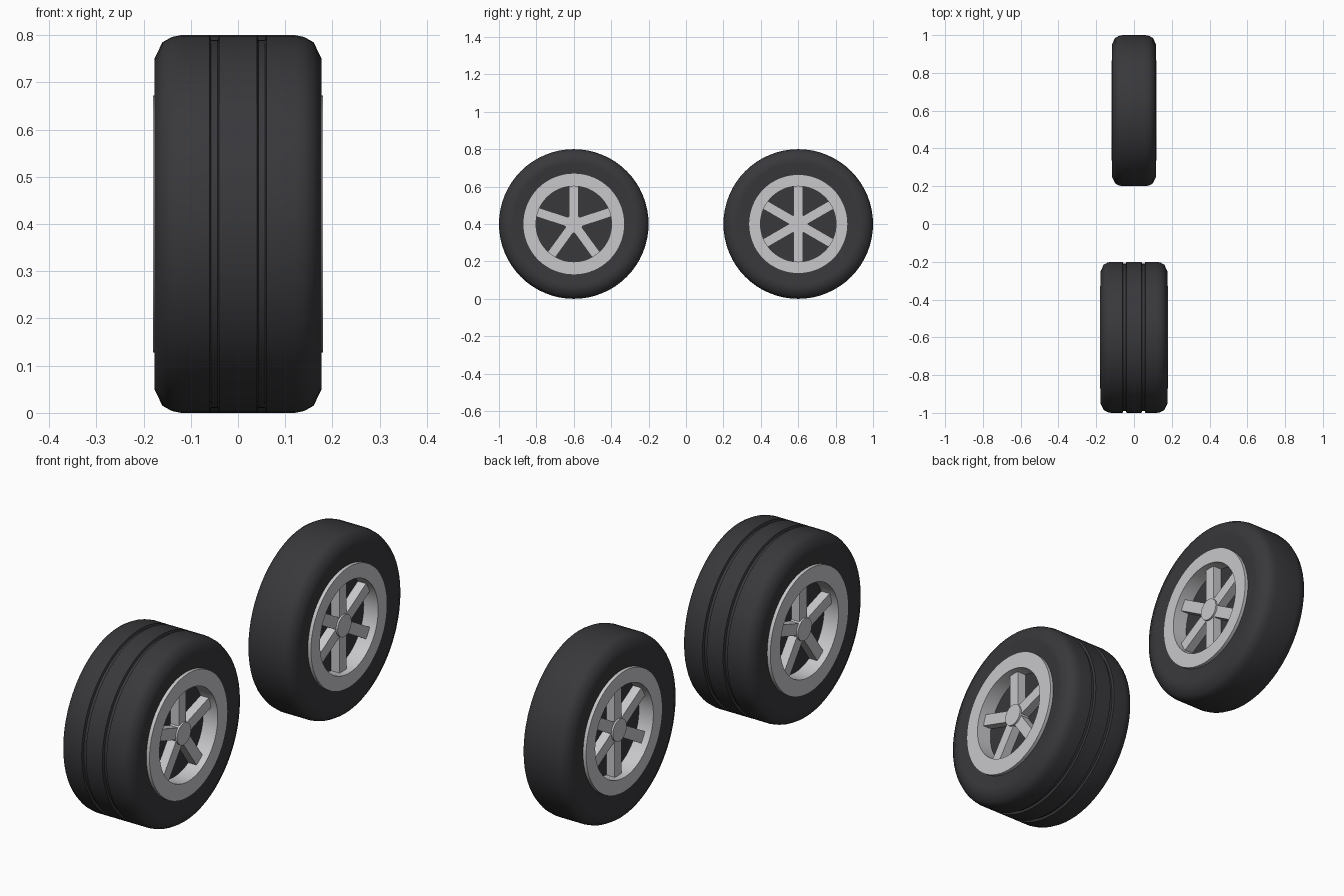
import bpy
import bmesh
import math
from mathutils import Matrix, Vector

cube = bpy.data.objects.get("Cube")
if cube:
    bpy.data.objects.remove(cube, do_unlink=True)

AXLE_Z = 0.4
TYRE_R = 0.4
DISC_DEPTH = 0.07      # recess of the dark web behind the spokes


def make_material(name, colour):
    mat = bpy.data.materials.new(name)
    mat.use_nodes = True
    mat.diffuse_color = colour
    mat.node_tree.nodes["Principled BSDF"].inputs["Base Color"].default_value = colour
    return mat


RUBBER = make_material("dark rubber", (0.04, 0.04, 0.045, 1))
ALLOY = make_material("light alloy", (0.58, 0.58, 0.60, 1))


def finish(bm, name, mat, centre, angle=None):
    """Turn a bmesh into an object, smooth-shaded below the given angle."""
    bmesh.ops.remove_doubles(bm, verts=bm.verts, dist=1e-5)
    bmesh.ops.recalc_face_normals(bm, faces=bm.faces)
    mesh = bpy.data.meshes.new(name)
    bm.to_mesh(mesh)
    bm.free()
    mesh.materials.append(mat)
    obj = bpy.data.objects.new(name, mesh)
    bpy.context.collection.objects.link(obj)
    obj.location = centre
    if angle:
        bpy.ops.object.select_all(action='DESELECT')
        obj.select_set(True)
        bpy.context.view_layer.objects.active = obj
        bpy.ops.object.shade_smooth_by_angle(angle=math.radians(angle))
    return obj


def lathe(name, profile, mat, centre, closed=False, angle=30, steps=64):
    """Revolve (x, radius) points about the x axis."""
    bm = bmesh.new()
    verts = [bm.verts.new((x, 0, r)) for x, r in profile]
    pairs = list(zip(verts, verts[1:]))
    if closed:
        pairs.append((verts[-1], verts[0]))
    edges = [bm.edges.new(p) for p in pairs]
    bmesh.ops.spin(bm, geom=verts + edges, cent=(0, 0, 0), axis=(1, 0, 0),
                   angle=math.tau, steps=steps, use_merge=True)
    return finish(bm, name, mat, centre, angle)


def spokes(name, count, x_mid, depth, centre):
    """Square bars fanned about the axle, the first pointing up."""
    bm = bmesh.new()
    inner, outer, width = 0.03, 0.215, 0.05
    for i in range(count):
        bar = (Matrix.Rotation(math.tau * i / count, 4, 'X')
               @ Matrix.Translation((x_mid, 0, (inner + outer) / 2))
               @ Matrix.Diagonal((depth, width, outer - inner, 1)))
        bmesh.ops.create_cube(bm, size=1, matrix=bar)
    return finish(bm, name, ALLOY, centre)


def wheel(prefix, y, half, rim_r, spoke_count, grooved):
    centre = Vector((0, y, AXLE_Z))
    web = half - DISC_DEPTH

    # Tyre: tread, rounded shoulder, sidewall and central web, mirrored in x
    tread = []
    if grooved:
        tread = [(0.04, TYRE_R), (0.043, TYRE_R - 0.01),
                 (0.057, TYRE_R - 0.01), (0.06, TYRE_R)]
    side = tread + [(half - 0.06, TYRE_R), (half - 0.04, 0.396),
                    (half - 0.02, 0.385), (half - 0.003, 0.35),
                    (half - 0.003, 0.325), (half - 0.015, rim_r),
                    (half - 0.015, 0.235), (web, 0.235), (web, 0)]
    profile = [(-x, r) for x, r in reversed(side)] + side
    lathe(prefix + "_tyre", profile, RUBBER, centre, angle=50)

    for label, s in (("left", 1), ("right", -1)):
        # Flat-faced rim ring with an open barrel
        rim = [(s * (web - 0.005), 0.202), (s * half, 0.202),
               (s * half, rim_r), (s * (web - 0.005), rim_r)]
        lathe(f"{prefix}_rim_{label}", rim, ALLOY, centre, closed=True)

        # Spokes set back from the rim face
        spokes(f"{prefix}_spokes_{label}", spoke_count,
               s * (half - 0.052), 0.044, centre)

        # Hub cap
        hub = [(s * (web - 0.005), 0.048), (s * (half - 0.022), 0.048),
               (s * (half - 0.022), 0)]
        lathe(f"{prefix}_hub_{label}", hub, ALLOY, centre, steps=32)


wheel("front", -0.6, 0.18, 0.272, 5, True)
wheel("rear", 0.6, 0.12, 0.265, 6, False)
